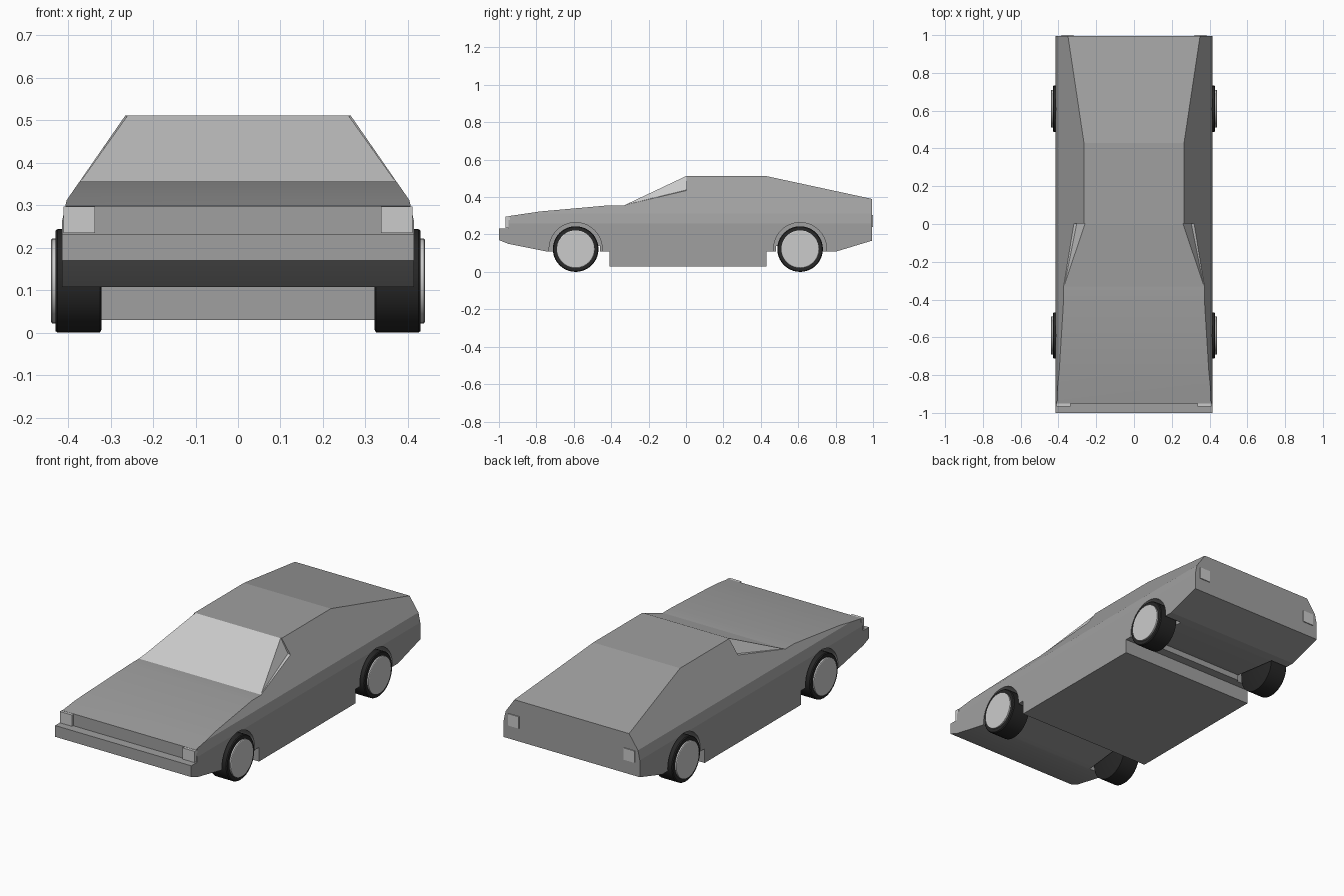
import bpy, bmesh, math
from mathutils import Vector

if "Cube" in bpy.data.objects:
    bpy.data.objects.remove(bpy.data.objects["Cube"])

W = 0.415                 # half width of the body
AXLES = (-0.59, 0.61)
WHEEL_Z, WHEEL_R = 0.122, 0.122


def material(name, value):
    m = bpy.data.materials.new(name)
    m.diffuse_color = (value, value, value, 1)
    m.use_nodes = True
    m.node_tree.nodes["Principled BSDF"].inputs["Base Color"].default_value = m.diffuse_color
    return m


def finish(name, bm, mat=None):
    bmesh.ops.recalc_face_normals(bm, faces=bm.faces)
    me = bpy.data.meshes.new(name)
    bm.to_mesh(me)
    bm.free()
    ob = bpy.data.objects.new(name, me)
    bpy.context.collection.objects.link(ob)
    if mat:
        me.materials.append(mat)
    return ob


def box(name, lo, hi, mat=None):
    bm = bmesh.new()
    bmesh.ops.create_cube(bm, size=1)
    for v in bm.verts:
        v.co = [(a + b) / 2 + c * (b - a) for a, b, c in zip(lo, hi, v.co)]
    return finish(name, bm, mat)


def lathe(name, profile, x_sign, y, z, mat=None, steps=40):
    """Spin (x, radius) points about an axle parallel to x."""
    bm = bmesh.new()
    rings = [[bm.verts.new((x_sign * x, y + r * math.cos(2 * math.pi * i / steps),
                            z + r * math.sin(2 * math.pi * i / steps)))
              for i in range(steps)] for x, r in profile]
    for a, b in zip(rings, rings[1:]):
        for i in range(steps):
            j = (i + 1) % steps
            bm.faces.new((a[i], a[j], b[j], b[i]))
    bm.faces.new(rings[0])
    bm.faces.new(rings[-1])
    return finish(name, bm, mat)


def cut(target, cutter):
    mod = target.modifiers.new("cut", 'BOOLEAN')
    mod.operation = 'DIFFERENCE'
    mod.solver = 'EXACT'
    mod.object = cutter
    bpy.context.view_layer.objects.active = target
    bpy.ops.object.modifier_apply(modifier=mod.name)
    bpy.data.objects.remove(cutter)


def smooth(ob, degrees=30):
    bpy.ops.object.select_all(action='DESELECT')
    ob.select_set(True)
    bpy.context.view_layer.objects.active = ob
    bpy.ops.object.shade_smooth_by_angle(angle=math.radians(degrees))


paint = material("body_grey", 0.35)
glass = material("glass_grey", 0.7)
light = material("light_grey", 0.62)
rubber = material("rubber", 0.02)

# Body: side profile extruded across the width
profile = [(-1, 0.17), (-1, 0.232), (-0.95, 0.232), (-0.95, 0.298), (-0.78, 0.323),
           (-0.41, 0.356), (-0.33, 0.356), (0, 0.512), (0.43, 0.512), (0.995, 0.39),
           (0.995, 0.167), (0.8, 0.108),
           (0.74, 0.108), (0.48, 0.14), (0.48, 0.108), (0.43, 0.108),
           (0.43, 0.03), (-0.41, 0.03), (-0.41, 0.108),
           (-0.46, 0.108), (-0.46, 0.14), (-0.72, 0.108), (-0.74, 0.108), (-0.95, 0.15)]
bm = bmesh.new()
face = bm.faces.new([bm.verts.new((-W, y, z)) for y, z in profile])
new = bmesh.ops.extrude_face_region(bm, geom=[face])['geom']
bmesh.ops.translate(bm, vec=(2 * W, 0, 0),
                    verts=[g for g in new if isinstance(g, bmesh.types.BMVert)])
# Lean the cabin sides inward, with a softer facet at the shoulder
for s in (-1, 1):
    for x, z, nx, nz in ((0.412, 0.3, 0.212, 0.147), (W, 0.26, 0.055, 0.012)):
        bmesh.ops.bisect_plane(bm, geom=bm.verts[:] + bm.edges[:] + bm.faces[:],
                               plane_co=(s * x, 0, z),
                               plane_no=Vector((s * nx, 0, nz)).normalized(),
                               clear_outer=True)
        bmesh.ops.holes_fill(bm, edges=[e for e in bm.edges if e.is_boundary], sides=0)
body = finish("body", bm, paint)

for s in (-1, 1):
    # Wheel arches
    for y in AXLES:
        cut(body, lathe("arch_cutter", [(0.31, 0.142), (0.6, 0.142)], s, y, WHEEL_Z, paint))
    # Recessed facet beside the windscreen
    bm = bmesh.new()
    for p in ((0.372, -0.34, 0.355), (0.255, 0.002, 0.52), (0.303, 0.002, 0.438),
              (0.5, 0.002, 0.6), (0.5, 0.002, 0.4)):
        bm.verts.new((s * p[0], p[1], p[2]))
    bmesh.ops.convex_hull(bm, input=bm.verts[:])
    cut(body, finish("windscreen_cutter", bm, paint))
smooth(body, 12)

# Glass: windscreen and the facets beside it
body.data.materials.append(glass)
glass_slot = len(body.data.materials) - 1
for f in body.data.polygons:
    pts = [body.data.vertices[i].co for i in f.vertices]
    ys = [p.y for p in pts]
    if min(p.z for p in pts) > 0.35 and max(ys) < 0.01 and -0.35 < min(ys) < -0.2 \
            and max(ys) > -0.1:
        f.material_index = glass_slot

# Wheels, headlights and tail lights
for s, side in ((-1, "left"), (1, "right")):
    for y, end in zip(AXLES, ("front", "rear")):
        tyre = lathe(f"{end}_{side}_tyre",
                     [(0.322, 0.115), (0.325, WHEEL_R), (0.425, WHEEL_R), (0.43, 0.118),
                      (0.43, 0.1)], s, y, WHEEL_Z, rubber)
        rim = lathe(f"{end}_{side}_rim", [(0.41, 0.1), (0.438, 0.1), (0.44, 0.097)],
                    s, y, WHEEL_Z, light)
        smooth(tyre)
        smooth(rim)
    x0, x1 = sorted((s * 0.337, s * 0.411))
    box(f"{side}_headlight", (x0, -0.965, 0.235), (x1, -0.94, 0.297), light)
    x0, x1 = sorted((s * 0.32, s * 0.385))
    box(f"{side}_tail_light", (x0, 0.98, 0.24), (x1, 1.0, 0.305), light)
